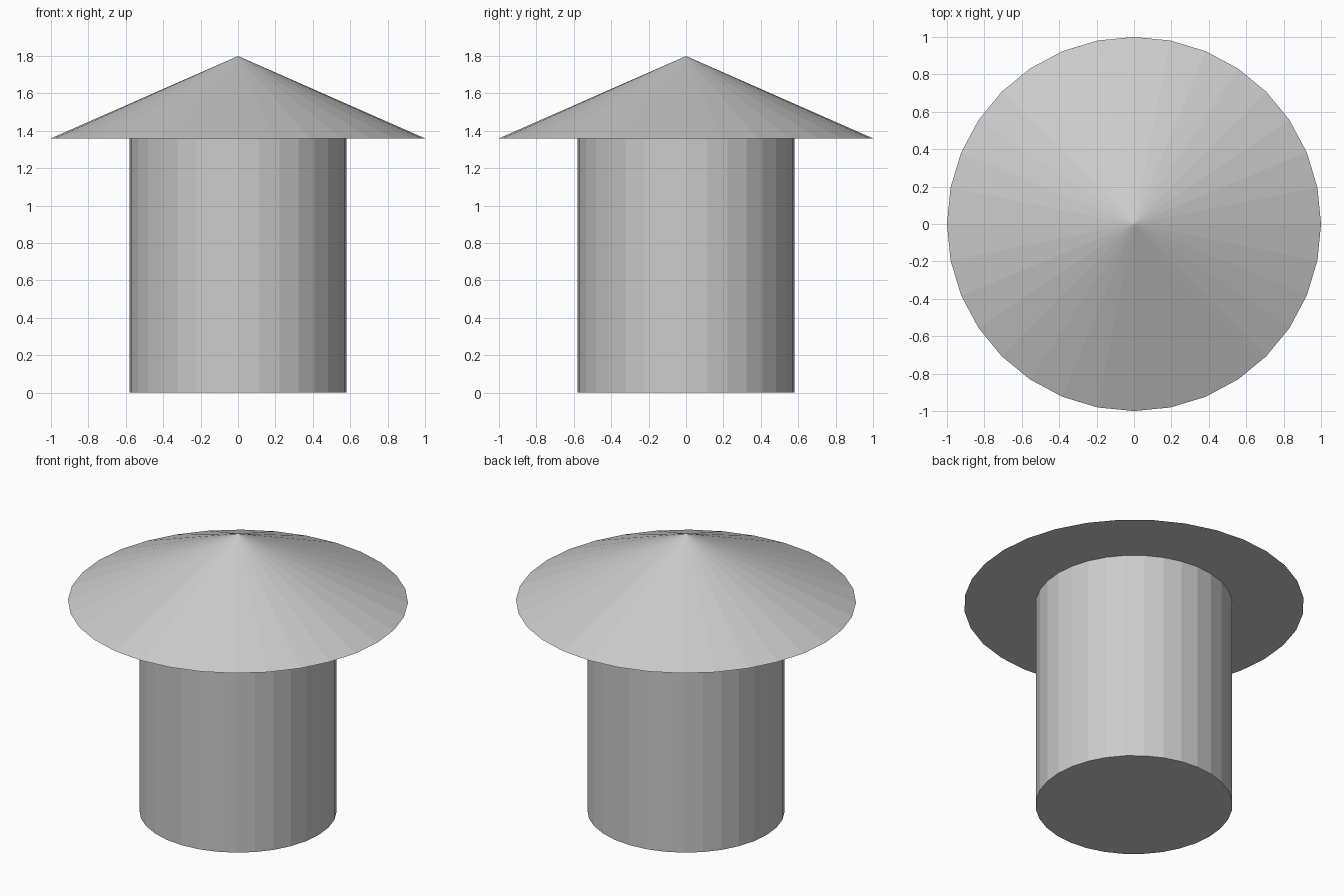
import bpy

if "Cube" in bpy.data.objects:
    bpy.data.objects.remove(bpy.data.objects["Cube"])

SIDES = 32
BODY_RADIUS = 0.58
EAVE_Z = 1.36
PEAK_Z = 1.80

# Cylindrical body standing on the ground
bpy.ops.mesh.primitive_cylinder_add(
    vertices=SIDES, radius=BODY_RADIUS, depth=EAVE_Z, location=(0, 0, EAVE_Z / 2))
bpy.context.object.name = "body"

# Wide conical roof with a flat underside
bpy.ops.mesh.primitive_cone_add(
    vertices=SIDES, radius1=1.0, radius2=0, depth=PEAK_Z - EAVE_Z,
    location=(0, 0, (EAVE_Z + PEAK_Z) / 2))
bpy.context.object.name = "roof"
